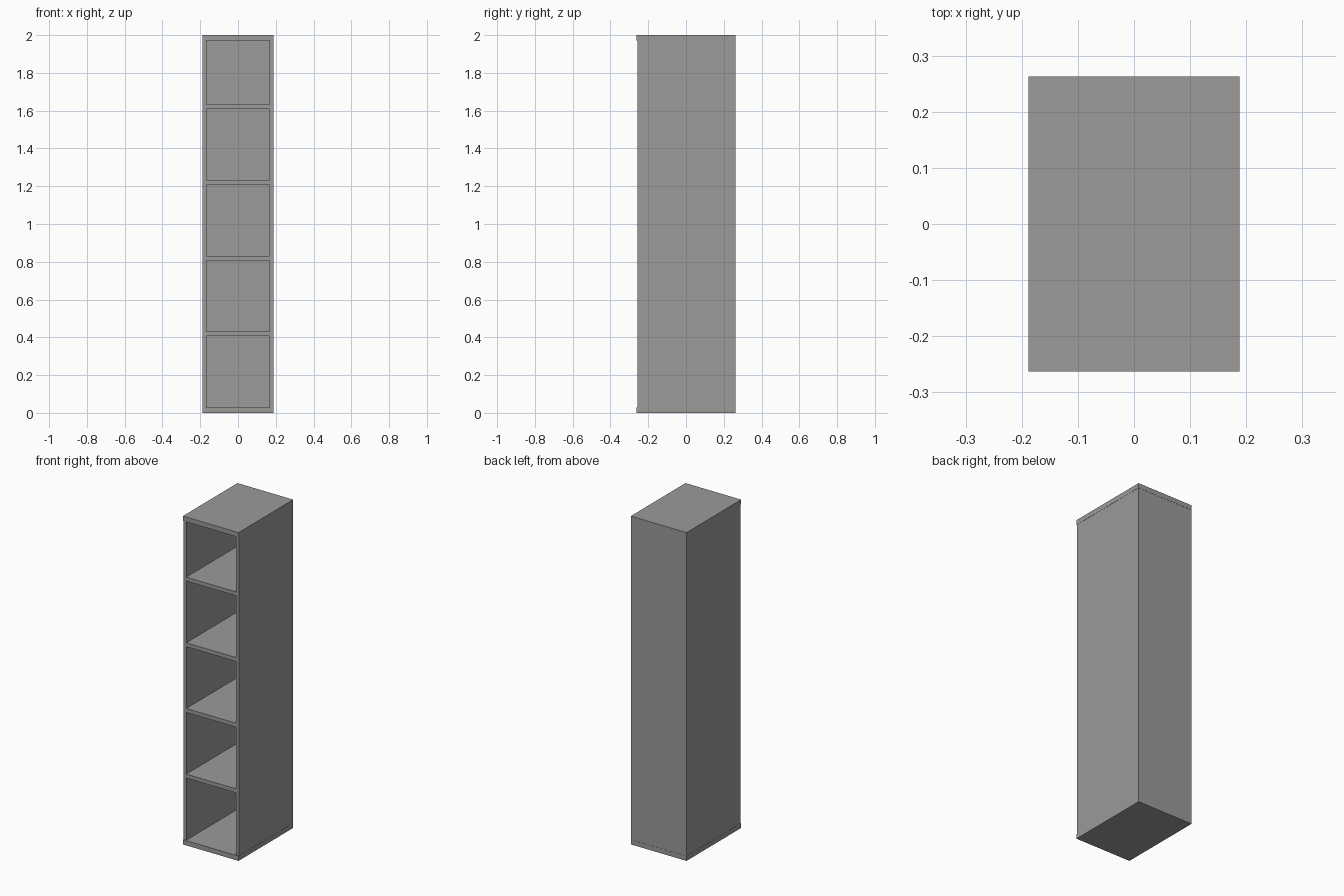
import bpy

if "Cube" in bpy.data.objects:
    bpy.data.objects.remove(bpy.data.objects["Cube"])

W, D, H = 0.376, 0.526, 2.0      # overall size
END = 0.029                      # top and bottom board thickness
SIDE = 0.020                     # side panel thickness
BACK = 0.006                     # back panel thickness
SHELF = 0.024                    # shelf thickness
INSET = 0.005                    # panels sit slightly behind the end boards' front edge
LIP = 0.001                      # tiny overhang of the end boards at sides and back

# Dark grey finish
finish = bpy.data.materials.new("dark_grey")
finish.diffuse_color = (0.335, 0.325, 0.315, 1)
finish.use_nodes = True
finish.node_tree.nodes["Principled BSDF"].inputs["Base Color"].default_value = finish.diffuse_color


def board(name, x, y, z):
    """Box spanning the given (min, max) ranges."""
    bpy.ops.mesh.primitive_cube_add(size=1, location=[sum(r) / 2 for r in (x, y, z)])
    ob = bpy.context.object
    ob.name = name
    ob.scale = [r[1] - r[0] for r in (x, y, z)]
    bpy.ops.object.transform_apply(location=False, rotation=False, scale=True)
    ob.data.materials.append(finish)
    return ob


full_x, full_y = (-W / 2, W / 2), (-D / 2, D / 2)
inner_z = (END, H - END)
outer = W / 2 - LIP              # outer face of the side panels
inner = W / 2 - SIDE             # inner face of the side panels
rear = D / 2 - LIP               # outer face of the back panel
panel_y = (-D / 2 + INSET, rear - BACK)

# Top and bottom boards
board("bottom_board", full_x, full_y, (0, END))
board("top_board", full_x, full_y, (H - END, H))

# Side panels
board("left_side", (-outer, -inner), panel_y, inner_z)
board("right_side", (inner, outer), panel_y, inner_z)

# Back panel
board("back_panel", (-outer, outer), (rear - BACK, rear), inner_z)

# Evenly spaced shelves
for i in range(1, 5):
    top = 0.0315 + 0.4 * i
    board(f"shelf_{i}", (-inner, inner), panel_y, (top - SHELF, top))
